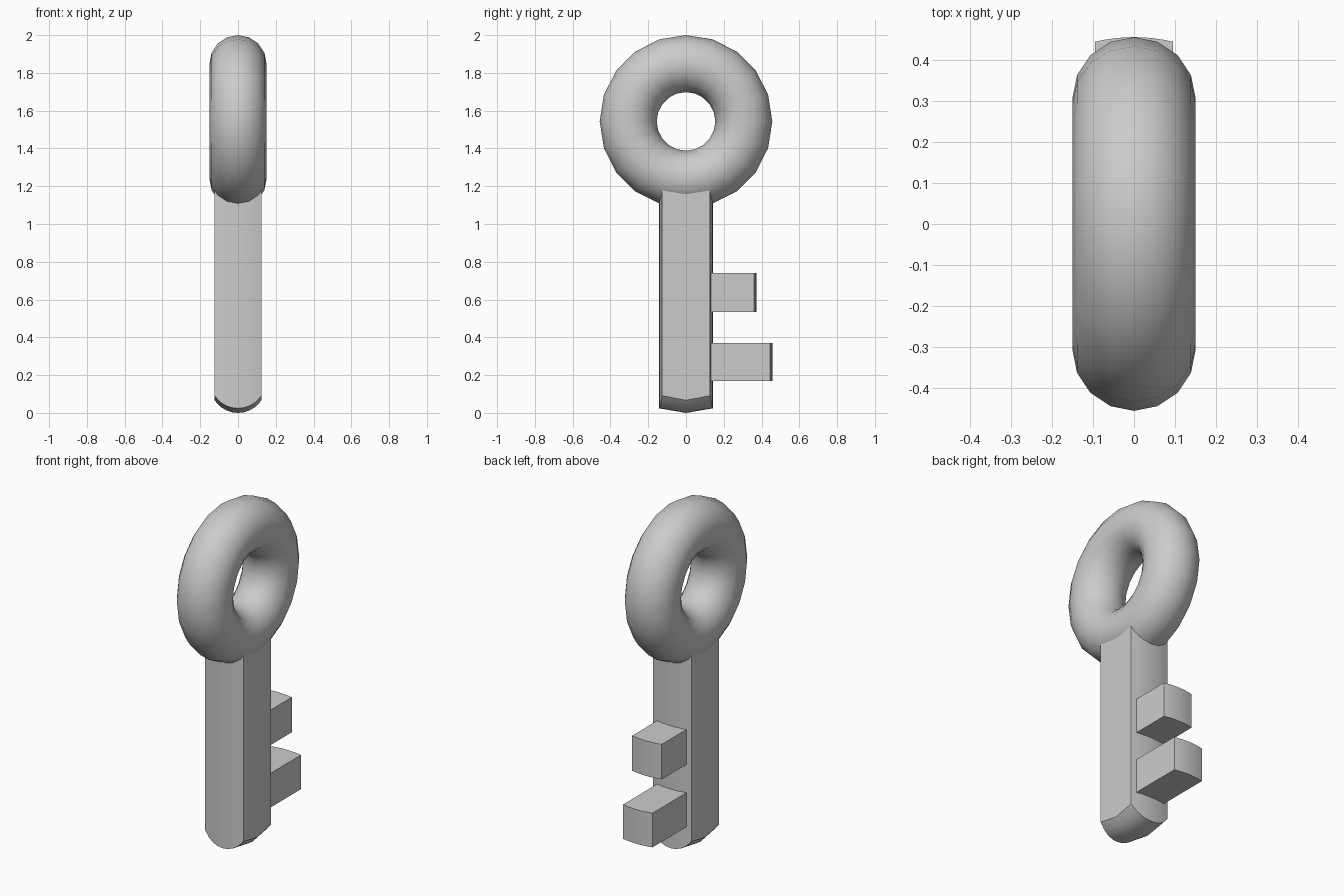
import bpy, bmesh, math

if "Cube" in bpy.data.objects:
    bpy.data.objects.remove(bpy.data.objects["Cube"])

N = 8  # strips across each curved face


def finish(name, bm, angle=30):
    bmesh.ops.recalc_face_normals(bm, faces=bm.faces[:])
    me = bpy.data.meshes.new(name)
    bm.to_mesh(me)
    bm.free()
    ob = bpy.data.objects.new(name, me)
    bpy.context.collection.objects.link(ob)
    bpy.ops.object.select_all(action='DESELECT')
    ob.select_set(True)
    bpy.context.view_layer.objects.active = ob
    bpy.ops.object.shade_smooth_by_angle(angle=math.radians(angle))
    return ob


def slab(name, half_x, y_lo, y_hi, z_lo, z_hi):
    """Closed block on an x/y grid; y limits depend on x, bottom height on x and y."""
    bm = bmesh.new()
    grids = []
    for level in (z_lo, z_hi):
        rows = []
        for i in range(N + 1):
            t = 2 * i / N - 1
            a, b = y_lo(t), y_hi(t)
            rows.append([bm.verts.new((t * half_x, y, level(t, s)))
                         for s, y in ((-1, a), (0, (a + b) / 2), (1, b))])
        grids.append(rows)
    lo, hi = grids
    for g in grids:
        for i in range(N):
            for j in range(2):
                bm.faces.new((g[i][j], g[i + 1][j], g[i + 1][j + 1], g[i][j + 1]))
    for j in (0, 2):
        for i in range(N):
            bm.faces.new((lo[i][j], lo[i + 1][j], hi[i + 1][j], hi[i][j]))
    for i in (0, N):
        for j in range(2):
            bm.faces.new((lo[i][j], lo[i][j + 1], hi[i][j + 1], hi[i][j]))
    return finish(name, bm)


# Ring handle
bpy.ops.mesh.primitive_torus_add(major_segments=20, minor_segments=16,
                                 major_radius=0.306, minor_radius=0.151,
                                 location=(0, 0, 1.543),
                                 rotation=(0, math.pi / 2, 0))
ring = bpy.context.object
ring.name = "ring_handle"
bpy.ops.object.shade_smooth_by_angle(angle=math.radians(60))

# Shaft: bulged front and back, rounded foot
slab("shaft", 0.125,
     lambda t: -0.142 + 0.016 * t * t,
     lambda t: 0.142 - 0.016 * t * t,
     lambda t, s: 0.15 - math.sqrt(0.15 ** 2 - (0.125 * t) ** 2) + 0.024 * abs(s),
     lambda t, s: 1.22)

# Teeth with bulged ends
for name, reach, z0, z1 in (("upper_tooth", 0.372, 0.535, 0.74),
                            ("lower_tooth", 0.457, 0.17, 0.37)):
    slab(name, 0.095,
         lambda t: 0.08,
         lambda t: reach - 0.011 * t * t,
         lambda t, s: z0,
         lambda t, s: z1)
